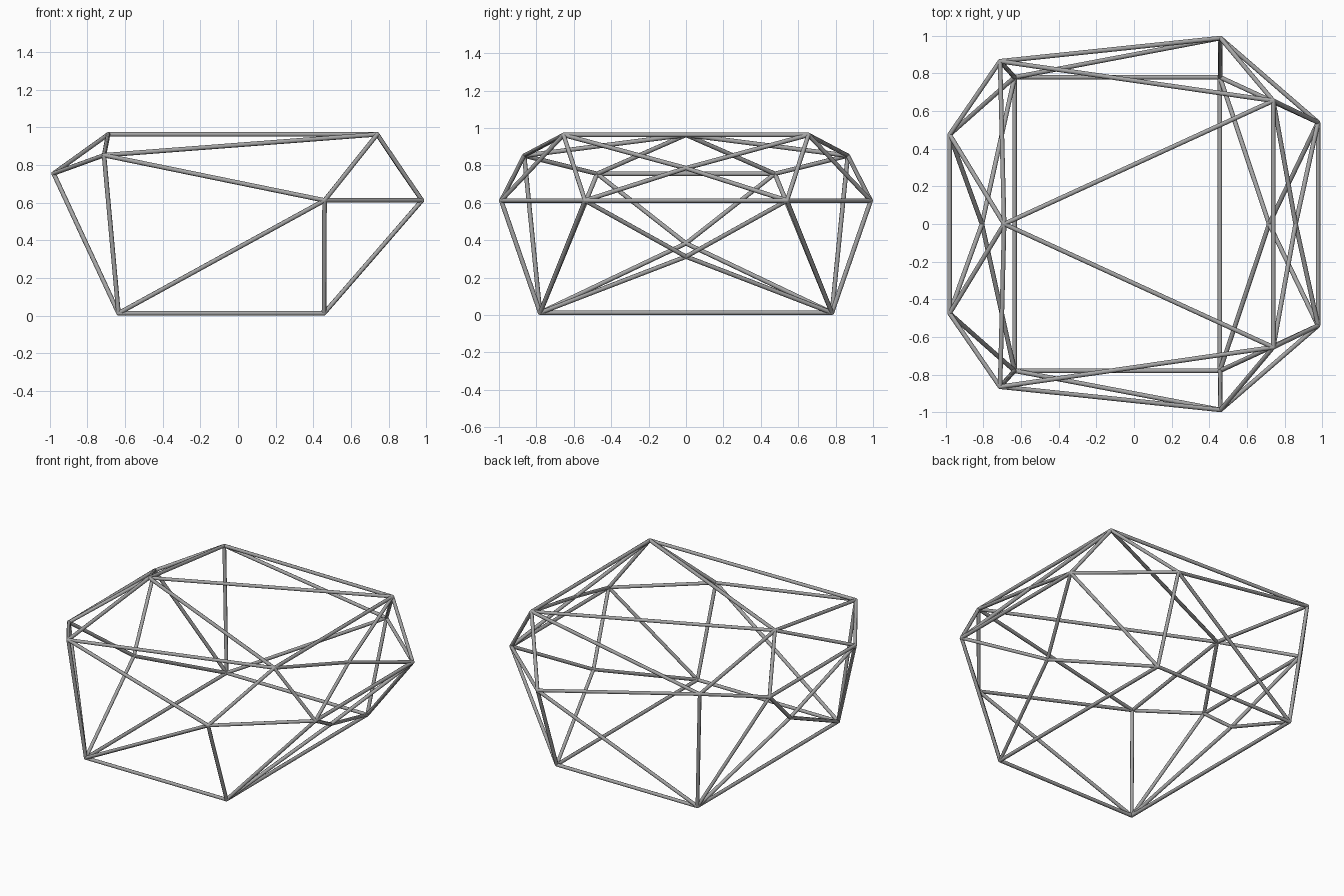
import bpy
import bmesh
from mathutils import Matrix, Vector

cube = bpy.data.objects.get("Cube")
if cube:
    bpy.data.objects.remove(cube, do_unlink=True)

RADIUS = 0.012
SIDES = 8

grey = bpy.data.materials.new("steel_grey")
grey.use_nodes = True
grey.diffuse_color = (0.38, 0.38, 0.38, 1)
grey.node_tree.nodes["Principled BSDF"].inputs["Base Color"].default_value = (0.38, 0.38, 0.38, 1)

# Joints on one side; each is mirrored across y
PAIRED = {
    "foot_a": (-0.635, 0.78, 0.012),
    "foot_b": (0.457, 0.78, 0.012),
    "wide": (0.46, 0.988, 0.612),
    "nose": (0.978, 0.54, 0.612),
    "brow": (0.74, 0.655, 0.963),
    "shoulder": (-0.712, 0.865, 0.852),
    "tail": (-0.98, 0.475, 0.755),
}
# Joints on the centre line
CENTRE = {
    "peak": (-0.69, 0, 0.963),
    "mid_low": (0.718, 0, 0.312),
    "mid_high": (0.859, 0, 0.785),
    "mid_tail": (-0.808, 0, 0.383),
}


def joint(name, side):
    if name in CENTRE:
        return Vector(CENTRE[name])
    x, y, z = PAIRED[name]
    return Vector((x, y * side, z))


def make_frame(name, bars):
    """Join round bars and their rounded joints into one object."""
    bm = bmesh.new()
    ends = set()
    for a, b in bars:
        d = b - a
        turn = d.to_track_quat('Z', 'Y').to_matrix().to_4x4()
        bmesh.ops.create_cone(bm, cap_ends=True, segments=SIDES, radius1=RADIUS,
                              radius2=RADIUS, depth=d.length,
                              matrix=Matrix.Translation((a + b) / 2) @ turn)
        ends.update((a.to_tuple(4), b.to_tuple(4)))
    for p in sorted(ends):
        bmesh.ops.create_icosphere(bm, subdivisions=2, radius=RADIUS,
                                   matrix=Matrix.Translation(p))
    mesh = bpy.data.meshes.new(name)
    bm.to_mesh(mesh)
    bm.free()
    mesh.materials.append(grey)
    obj = bpy.data.objects.new(name, mesh)
    bpy.context.collection.objects.link(obj)
    bpy.ops.object.select_all(action='DESELECT')
    obj.select_set(True)
    bpy.context.view_layer.objects.active = obj
    bpy.ops.object.shade_smooth_by_angle(angle=0.9)


# Bars repeated on each side
SIDE_BARS = {
    "side_frame": ["foot_a foot_b", "foot_b wide", "foot_a wide", "foot_a shoulder",
                   "shoulder wide", "shoulder brow", "wide brow", "wide nose"],
    "nose_frame": ["foot_b nose", "nose brow", "mid_low foot_b", "mid_low nose",
                   "mid_high nose", "mid_high brow"],
    "tail_frame": ["foot_a tail", "shoulder tail", "mid_tail foot_a", "mid_tail tail"],
    "top_frame": ["peak brow", "peak shoulder", "peak tail"],
}
for side, label in ((1, "back"), (-1, "front")):
    for part, bars in SIDE_BARS.items():
        make_frame(f"{label}_{part}",
                   [[joint(n, side) for n in bar.split()] for bar in bars])

# Cross bars tying both sides together
for name in ("foot_a", "foot_b", "nose", "brow", "tail"):
    make_frame(f"{name}_cross_bar", [(joint(name, -1), joint(name, 1))])
